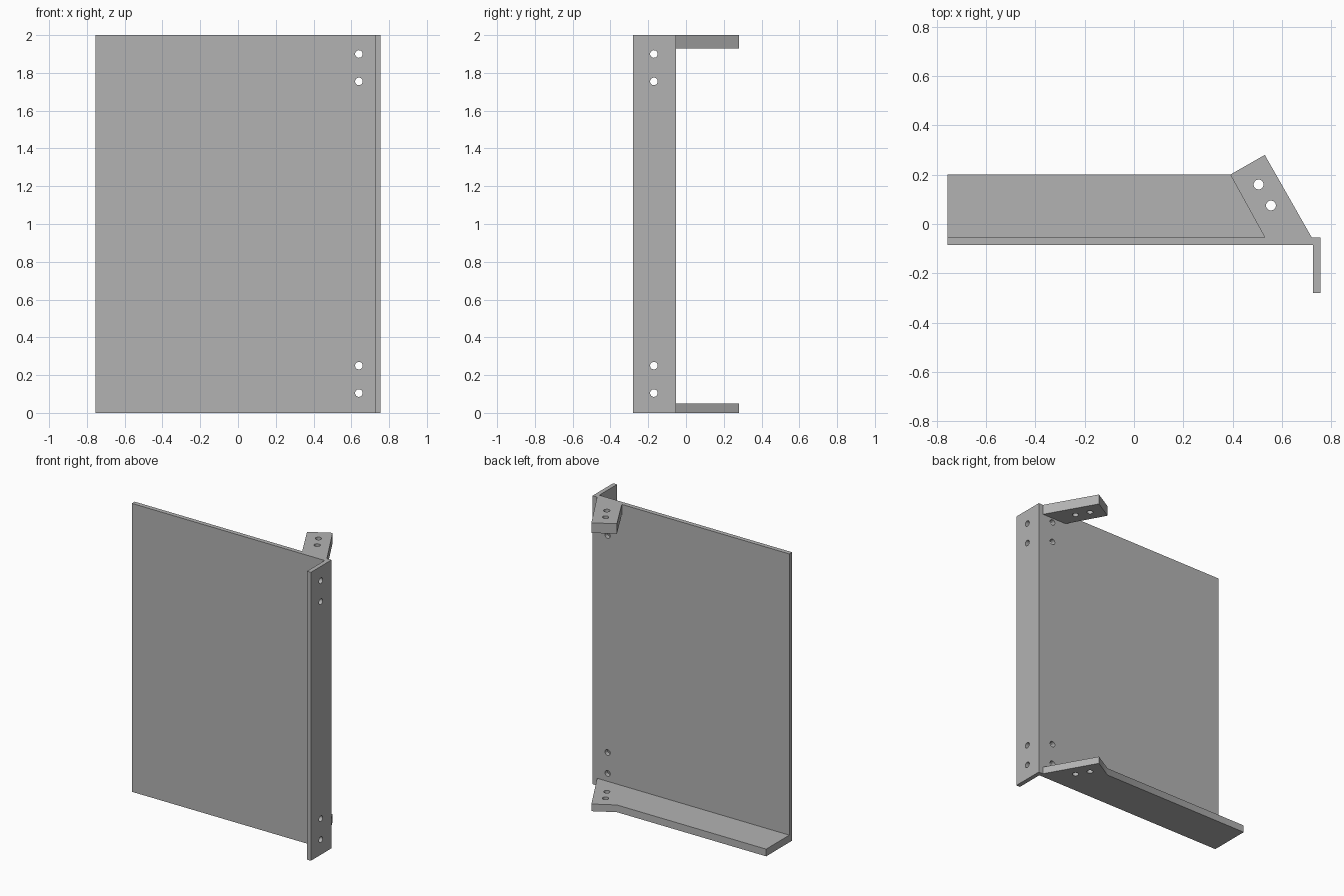
import bpy, bmesh, math
from mathutils import Matrix, Vector

cube = bpy.data.objects.get("Cube")
if cube:
    bpy.data.objects.remove(cube, do_unlink=True)

GREY = (0.45, 0.45, 0.45, 1)
metal = bpy.data.materials.new("plain grey")
metal.use_nodes = True
metal.diffuse_color = GREY
metal.node_tree.nodes["Principled BSDF"].inputs["Base Color"].default_value = GREY

HOLE_R = 0.02


def finish(name, bm):
    bmesh.ops.recalc_face_normals(bm, faces=bm.faces[:])
    mesh = bpy.data.meshes.new(name)
    bm.to_mesh(mesh)
    bm.free()
    mesh.materials.append(metal)
    obj = bpy.data.objects.new(name, mesh)
    bpy.context.collection.objects.link(obj)
    return obj


def prism(name, outline, z0, z1):
    """Extrude a plan outline from z0 up to z1."""
    bm = bmesh.new()
    face = bm.faces.new([bm.verts.new((x, y, z0)) for x, y in outline])
    out = bmesh.ops.extrude_face_region(bm, geom=[face])
    top = [v for v in out["geom"] if isinstance(v, bmesh.types.BMVert)]
    bmesh.ops.translate(bm, verts=top, vec=(0, 0, z1 - z0))
    return finish(name, bm)


def drill(obj, holes):
    """Cut round holes, each given as a centre and an axis."""
    bm = bmesh.new()
    for centre, axis in holes:
        turn = Vector(axis).to_track_quat("Z", "Y").to_matrix().to_4x4()
        bmesh.ops.create_cone(bm, cap_ends=True, segments=32, radius1=HOLE_R,
                              radius2=HOLE_R, depth=0.15,
                              matrix=Matrix.Translation(centre) @ turn)
    cutter = finish(obj.name + "_cutter", bm)
    cutter.hide_render = True
    mod = obj.modifiers.new("holes", "BOOLEAN")
    mod.operation = "DIFFERENCE"
    mod.solver = "EXACT"
    mod.object = cutter
    bpy.context.view_layer.objects.active = obj
    bpy.ops.object.modifier_apply(modifier=mod.name)
    bpy.data.objects.remove(cutter, do_unlink=True)
    # Smooth hole walls, crisp plate edges
    bpy.ops.object.select_all(action="DESELECT")
    obj.select_set(True)
    bpy.ops.object.shade_smooth_by_angle(angle=math.radians(30))


# Plan positions
LEFT, BEND, RIGHT = -0.755, 0.725, 0.755
FRONT, BACK = -0.085, -0.054
LIP = -0.28
root, tip, heel = (0.72, BACK), (0.53, 0.28), (0.39, 0.2)

# Front panel with its forward side flange
panel = prism("panel_with_flange", [
    (LEFT, FRONT), (BEND, FRONT), (BEND, LIP), (RIGHT, LIP),
    (RIGHT, BACK), (LEFT, BACK)], 0, 2)
heights = (0.105, 0.25, 1.755, 1.9)
drill(panel, [((0.64, -0.07, z), (0, 1, 0)) for z in heights]
      + [((0.74, -0.17, z), (1, 0, 0)) for z in heights])

# Bottom shelf and top tab share the angled end and its two holes
shelf = prism("bottom_shelf", [(LEFT, BACK), root, tip, heel, (LEFT, heel[1])], 0, 0.05)
tab = prism("top_tab", [(0.53, BACK), root, tip, heel], 1.93, 2)
for part, z in ((shelf, 0.025), (tab, 1.965)):
    drill(part, [((x, y, z), (0, 0, 1)) for x, y in ((0.505, 0.16), (0.555, 0.075))])
